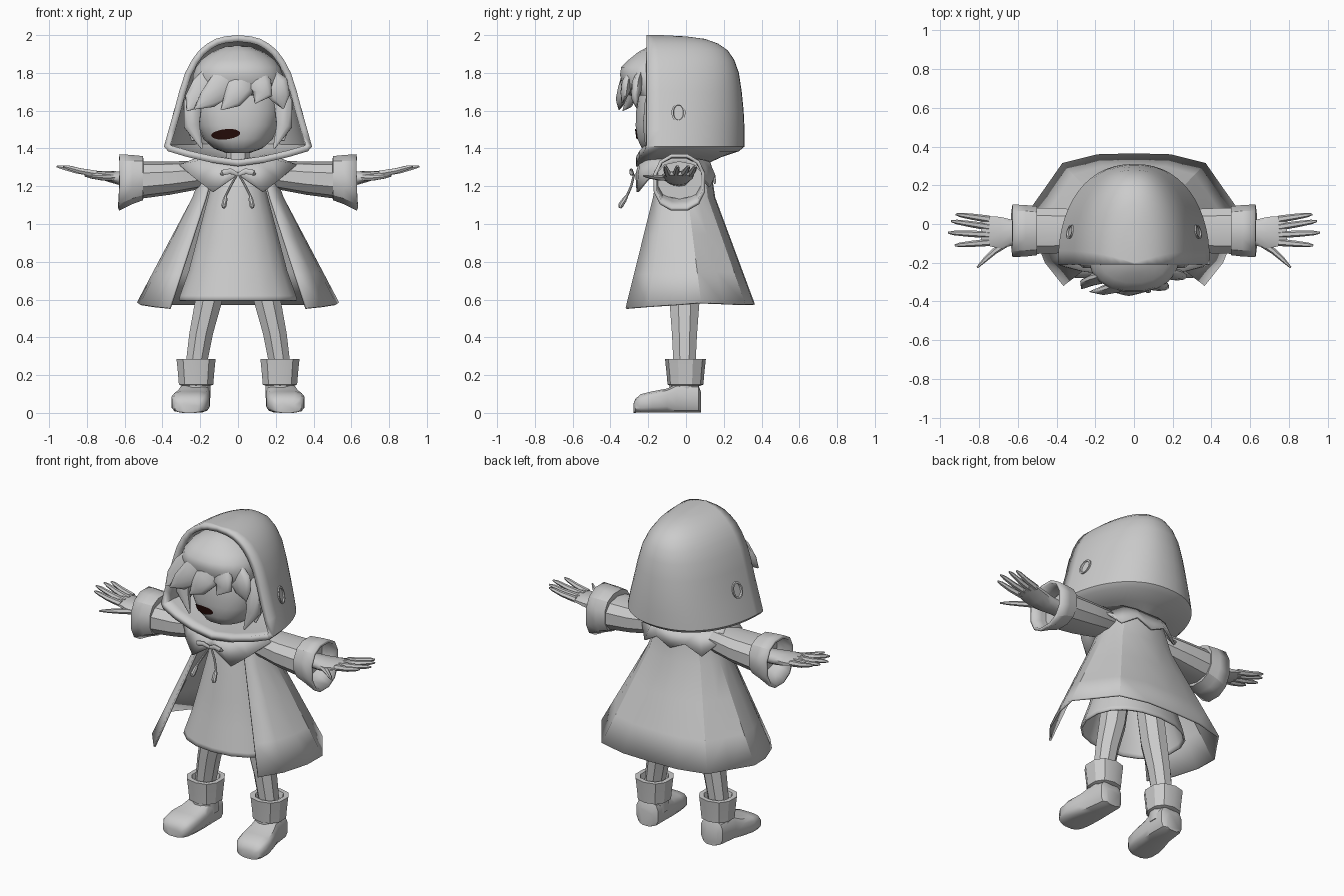
import bpy, bmesh, math
from mathutils import Vector as V

cube = bpy.data.objects.get("Cube")
if cube:
    bpy.data.objects.remove(cube, do_unlink=True)


def material(name, rgb):
    m = bpy.data.materials.new(name)
    m.use_nodes = True
    m.diffuse_color = (*rgb, 1)
    bsdf = next(n for n in m.node_tree.nodes if n.type == 'BSDF_PRINCIPLED')
    bsdf.inputs["Base Color"].default_value = (*rgb, 1)
    return m


GREY = material("plain grey", (0.6, 0.6, 0.6))
DARK = material("dark mouth", (0.02, 0.004, 0.003))


def finish(name, bm, mat=GREY, mirror=False, thick=0, angle=35):
    bmesh.ops.remove_doubles(bm, verts=bm.verts, dist=0.0005)
    bmesh.ops.recalc_face_normals(bm, faces=bm.faces)
    me = bpy.data.meshes.new(name)
    bm.to_mesh(me)
    bm.free()
    me.materials.append(mat)
    ob = bpy.data.objects.new(name, me)
    bpy.context.collection.objects.link(ob)
    bpy.ops.object.select_all(action='DESELECT')
    ob.select_set(True)
    bpy.context.view_layer.objects.active = ob
    bpy.ops.object.shade_smooth_by_angle(angle=math.radians(angle))
    if mirror:
        ob.modifiers.new("Mirror", 'MIRROR').merge_threshold = 0.002
    if thick:
        s = ob.modifiers.new("Thickness", 'SOLIDIFY')
        s.thickness, s.offset = thick, -1
    return ob


def add_loft(bm, rings, closed=True, caps=True):
    rows = [[bm.verts.new(p) for p in r] for r in rings]
    n = len(rows[0])
    for a, b in zip(rows, rows[1:]):
        for i in range(n if closed else n - 1):
            j = (i + 1) % n
            bm.faces.new((a[i], a[j], b[j], b[i]))
    if caps:
        bm.faces.new(rows[0])
        bm.faces.new(rows[-1])


def loft(name, rings, closed=True, caps=True, **kw):
    bm = bmesh.new()
    add_loft(bm, rings, closed, caps)
    return finish(name, bm, **kw)


def power(t, p):
    return math.copysign(abs(t) ** p, t)


def oval(c, u, v, n=16, p=1.0):
    """Superellipse around c spanned by u and v."""
    c, u, v = V(c), V(u), V(v)
    angles = [2 * math.pi * (i + 0.5) / n for i in range(n)]
    return [c + u * power(math.cos(a), p) + v * power(math.sin(a), p) for a in angles]


def flat_oval(x, y, z, rx, ry, n=16, p=1.0):
    return oval((x, y, z), (rx, 0, 0), (0, ry, 0), n, p)


def tubes(name, paths, radii, flat=1.0, n=8, **kw):
    """Tapered strands along short paths."""
    bm = bmesh.new()
    for path in paths:
        pts = [V(p) for p in path]
        rings = []
        for i, c in enumerate(pts):
            d = (pts[min(i + 1, len(pts) - 1)] - pts[max(i - 1, 0)]).normalized()
            u = d.cross(V((0, 1, 0))).normalized()
            rings.append(oval(c, u * radii[i], d.cross(u) * radii[i] * flat, n))
        add_loft(bm, rings)
    return finish(name, bm, **kw)


# Hood: open arcs (height, half width, front, back) from the chin floor to the crown
hood_rows = [(1.305, 0, -.265, .08), (1.325, .14, -.262, .125), (1.355, .27, -.245, .19),
             (1.385, .37, -.22, .28), (1.41, .392, -.21, .31), (1.5, .367, -.21, .31),
             (1.6, .338, -.21, .305), (1.7, .312, -.21, .295), (1.8, .28, -.21, .28),
             (1.87, .243, -.21, .255), (1.92, .205, -.21, .22), (1.955, .163, -.21, .17),
             (1.98, .118, -.21, .1), (1.993, .07, -.21, 0), (2.0, 0, -.21, -.13)]
arc = [math.pi * i / 28 for i in range(29)]
loft("hood", [[(w * power(math.cos(a), .9), f + (b - f) * abs(math.sin(a)) ** .9, z) for a in arc]
              for z, w, f, b in hood_rows], closed=False, caps=False, thick=.035, angle=40)

# Oval eyelets lying on the hood sides
eyelet = [(.3, .05, .037), (.335, .05, .037), (.335, .041, .028), (.325, .038, .025)]
loft("hood_eyelets", [oval((x, -.04, 1.59), (-.2 * w, w, 0), (-.28 * h, 0, h), 14)
                      for x, h, w in eyelet], mirror=True)

# Head and neck
head_rows = [(1.375, .06, -.19), (1.40, .13, -.235), (1.45, .185, -.258), (1.52, .215, -.268),
             (1.6, .23, -.265), (1.75, .225, -.25), (1.86, .16, -.19), (1.9, .04, -.1)]
head = loft("head", [flat_oval(0, (f + .15) / 2, z, w, (.15 - f) / 2, 24, .8)
                     for z, w, f in head_rows], angle=60)
loft("neck", [flat_oval(0, -.03, z, .065, .06, 10) for z in (1.2, 1.42)])

# Mouth plate laid onto the face
bm = bmesh.new()
bmesh.ops.create_grid(bm, x_segments=14, y_segments=8, size=1)
for v in bm.verts:
    x, z = v.co.x, v.co.y
    v.co = (-.065 + .077 * x * math.sqrt(1 - z * z / 2), -.4,
            1.475 + .027 * z * math.sqrt(1 - x * x / 2) + .005 * x)
mouth = finish("mouth", bm, mat=DARK)
wrap = mouth.modifiers.new("On face", 'SHRINKWRAP')
wrap.target, wrap.wrap_method = head, 'PROJECT'
wrap.use_project_x = wrap.use_project_z = False
wrap.use_project_y = wrap.use_positive_direction = True
wrap.offset = .006

# Hair cap, broad fringe sweeps and side locks
hair_rows = [(1.68, .235, -.3), (1.73, .245, -.335), (1.79, .24, -.352), (1.83, .225, -.345),
             (1.87, .195, -.305), (1.91, .14, -.255), (1.94, .07, -.2), (1.945, .02, -.16)]
loft("hair_cap", [flat_oval(0, (f + .08) / 2, z, w, (.08 - f) / 2, 20, .85)
                  for z, w, f in hair_rows], angle=60)
tubes("hair_fringe", [
    [(-.12, -.26, 1.8), (-.18, -.28, 1.72), (-.235, -.3, 1.65), (-.27, -.335, 1.6)],
    [(-.02, -.3, 1.8), (-.09, -.325, 1.73), (-.16, -.345, 1.66), (-.23, -.35, 1.61)],
    [(.03, -.3, 1.79), (.01, -.33, 1.72), (-.03, -.35, 1.66), (-.09, -.355, 1.605)],
    [(.08, -.29, 1.79), (.11, -.315, 1.73), (.13, -.325, 1.69), (.09, -.34, 1.64)],
    [(.15, -.24, 1.78), (.2, -.26, 1.73), (.225, -.27, 1.67), (.24, -.26, 1.61)]],
      (.06, .075, .055, .004), flat=.4, n=10, angle=60)
tubes("side_locks", [[(.2, -.15, 1.76), (.24, -.18, 1.64), (.245, -.195, 1.52), (.19, -.21, 1.4)],
                     [(.17, -.1, 1.74), (.225, -.12, 1.64), (.24, -.14, 1.54), (.24, -.17, 1.44)]],
      (.04, .052, .045, .006), flat=.8, mirror=True, angle=50)

# Dress
dress_rows = [(.595, .318, .25), (.62, .312, .245), (.75, .265, .215), (.9, .225, .185),
              (1.05, .185, .16), (1.2, .145, .13), (1.33, .12, .1)]
loft("dress", [flat_oval(0, -.01, z, rx, ry, 18, .9) for z, rx, ry in dress_rows],
     caps=False, thick=.012, angle=25)

# Cape: half outline at the hem, shoulders and neck
hem = [(0, .365, .575), (.19, .36, .575), (.37, .315, .575), (.45, .2, .58), (.535, .08, .585),
       (.52, -.05, .575), (.46, -.2, .565), (.365, -.32, .555)]
top = [(0, .155, 1.14), (.095, .15, 1.14), (.18, .115, 1.14), (.22, .065, 1.14),
       (.242, .01, 1.14), (.242, -.05, 1.14), (.22, -.12, 1.14), (.175, -.175, 1.14)]
mix = lambda t: [V(a).lerp(V(b), t) for a, b in zip(hem, top)]
upper = [[(x * sx, y * sy, z) for x, y, _ in top] for sx, sy, z in ((.85, .9, 1.24), (.68, .8, 1.34))]
loft("cape", [mix(0), mix(.3), mix(.65), mix(1), *upper], closed=False, caps=False,
     mirror=True, thick=.012, angle=25)

# Pointed collar: half outline from the front centre round to the back
inner = [(0, -.25, 1.325), (.09, -.245, 1.335), (.17, -.22, 1.345), (.21, -.1, 1.355),
         (.21, 0, 1.355), (.16, .09, 1.34), (.08, .125, 1.33), (0, .13, 1.325)]
outer = [(0, -.268, 1.262), (.135, -.262, 1.17), (.22, -.21, 1.235), (.31, -.12, 1.315),
         (.3, .03, 1.31), (.2, .13, 1.2), (.1, .155, 1.26), (0, .16, 1.215)]
loft("collar", [inner, outer], closed=False, caps=False, mirror=True, thick=.012, angle=25)

# Tied cord with toggles
tubes("bow_loops", [[(0, -.28, 1.262), (.04, -.29, 1.28), (.08, -.29, 1.272), (.09, -.28, 1.262)]],
      (.01, .016, .016, .006), flat=.6, mirror=True)
tubes("cords", [[(.005, -.275, 1.262), (.04, -.29, 1.2), (.065, -.312, 1.15),
                 (.068, -.325, 1.13), (.074, -.345, 1.1), (.076, -.35, 1.085)]],
      (.006, .007, .007, .013, .015, .008), mirror=True)


def across(x, z, rz, ry, n=10, y=-.035):
    return oval((x, y, z), (0, ry, 0), (0, 0, rz), n, .85)


# Sleeves, turned-back cuffs, palms
loft("sleeves", [across(.1, 1.26, .06, .07), across(.2, 1.26, .075, .1),
                 across(.36, 1.243, .088, .12), across(.53, 1.232, .1, .125)],
     mirror=True, angle=25)
loft("cuffs", [across(.5, 1.243, .07, .08, 12), across(.502, 1.243, .12, .13, 12),
               across(.56, 1.235, .134, .137, 12), across(.628, 1.22, .154, .14, 12)],
     caps=False, mirror=True, thick=.018, angle=30)
loft("hands", [across(.5, 1.235, .038, .05), across(.63, 1.243, .036, .07, y=-.045),
               across(.69, 1.252, .028, .085, y=-.045), across(.76, 1.265, .016, .08, y=-.035),
               across(.79, 1.268, .01, .07, y=-.035)], mirror=True, angle=50)

# Fingers and thumb
fingers = []
for i, (x, y) in enumerate([(.92, .05), (.945, .015), (.96, -.045), (.925, -.11)]):
    base, tip = V((.75, .025 - .04 * i, 1.266)), V((x, y, 1.305))
    fingers.append([base, base.lerp(tip, .5) - V((0, 0, .004)), base.lerp(tip, .85), tip])
fingers.append([(.66, -.1, 1.245), (.72, -.14, 1.245), (.77, -.185, 1.25), (.81, -.225, 1.255)])
tubes("fingers", fingers, (.019, .016, .012, .005), n=6, mirror=True, angle=50)

# Legs
leg_rows = [(.8, .125, .08, .085), (.58, .158, .077, .085), (.42, .195, .068, .072),
            (.2, .23, .058, .06)]
loft("legs", [flat_oval(x, -.008, z, rx, ry, 8) for z, x, rx, ry in leg_rows],
     mirror=True, angle=20)

# Boots: shaft, folded top and foot
loft("boot_shafts", [flat_oval(.222, -.01, z, .08, .08, 12) for z in (.08, .18)], mirror=True)
cuff_rows = [(.14, .07), (.15, .095), (.21, .1), (.285, .108), (.285, .08), (.25, .07)]
loft("boot_cuffs", [flat_oval(.222, -.003, z, r, r, 10, .85) for z, r in cuff_rows],
     mirror=True, angle=30)
foot_rows = [(.08, .225, .05, .11), (.065, .225, .075, .15), (-.05, .232, .085, .155),
             (-.1, .24, .093, .13), (-.18, .252, .103, .115), (-.24, .256, .096, .1),
             (-.268, .258, .078, .075), (-.278, .258, .05, .05)]
loft("boot_feet", [oval((x, y, h / 2), (w, 0, 0), (0, 0, h / 2), 12, .55)
                   for y, x, w, h in foot_rows], mirror=True, angle=40)
